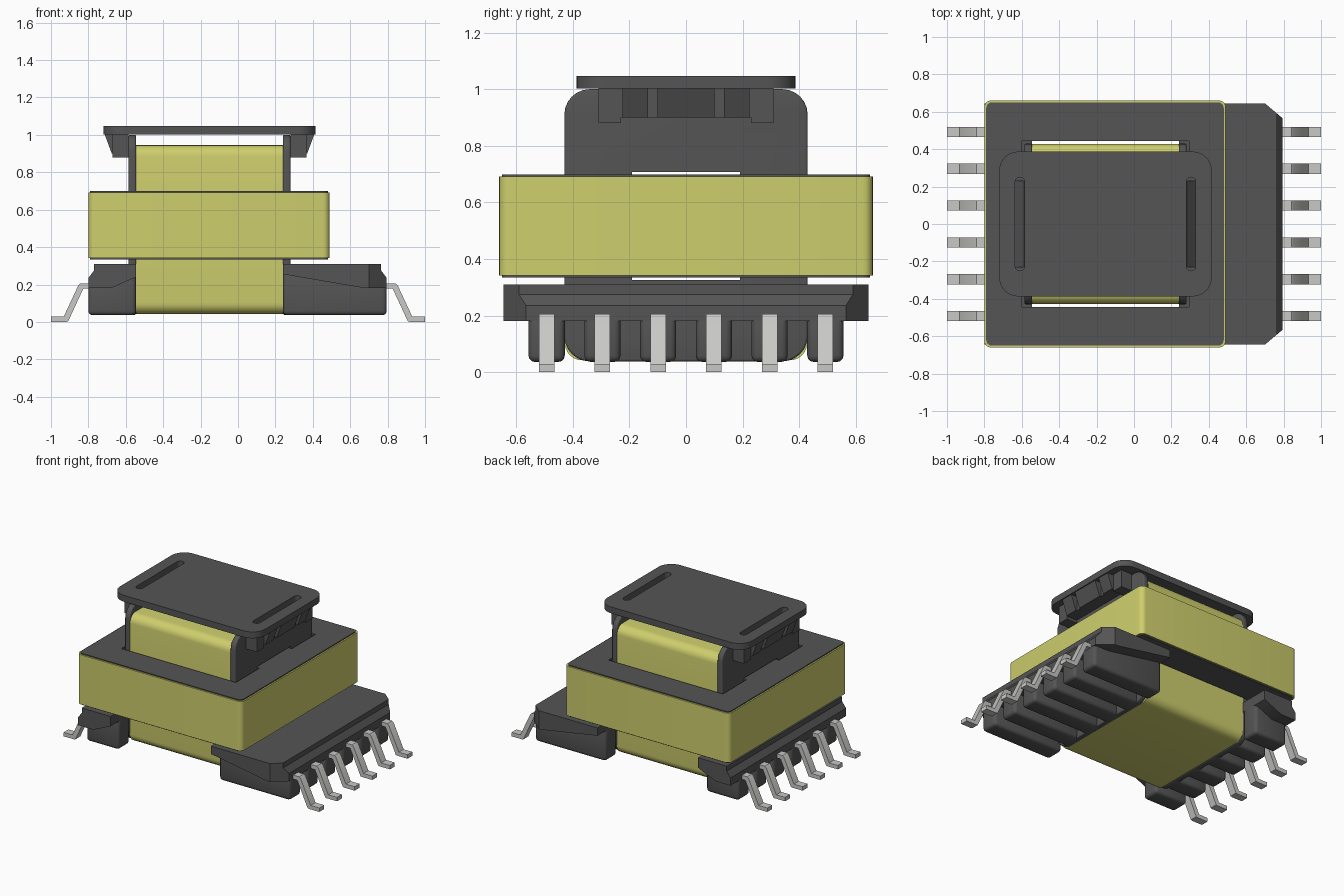
import bpy, bmesh, math
from mathutils import Vector

if "Cube" in bpy.data.objects:
    bpy.data.objects.remove(bpy.data.objects["Cube"])


def material(name, col, rough=0.6):
    m = bpy.data.materials.new(name)
    m.use_nodes = True
    m.diffuse_color = (*col, 1)
    b = m.node_tree.nodes["Principled BSDF"]
    b.inputs["Base Color"].default_value = (*col, 1)
    b.inputs["Roughness"].default_value = rough
    return m


DARK = material("dark grey plastic", (0.09, 0.09, 0.09))
YELLOW = material("yellow tape", (0.62, 0.62, 0.155))
METAL = material("tinned metal", (0.58, 0.58, 0.57))


def rect(a0, a1, b0, b1, r=0.0, n=6):
    """Rectangle outline with rounded corners."""
    if r == 0:
        return [(a0, b0), (a1, b0), (a1, b1), (a0, b1)]
    pts = []
    corners = [(a1 - r, b1 - r), (a0 + r, b1 - r), (a0 + r, b0 + r), (a1 - r, b0 + r)]
    for k, (ca, cb) in enumerate(corners):
        for i in range(n + 1):
            t = math.pi / 2 * (k + i / n)
            pts.append((ca + r * math.cos(t), cb + r * math.sin(t)))
    return pts


def smooth(ob):
    ob.data.shade_smooth()
    ob.data.set_sharp_from_angle(angle=math.radians(35))


def bake(ob):
    """Replace the mesh by its modified version."""
    dg = bpy.context.evaluated_depsgraph_get()
    me = bpy.data.meshes.new_from_object(ob.evaluated_get(dg))
    ob.modifiers.clear()
    ob.data = me
    smooth(ob)


def prism(name, pts, axis, lo, hi, mat, bevel=0.0, planes=()):
    """Extrude an outline along an axis; optionally trim by planes and bevel."""
    place = {"x": lambda a, b, c: (c, a, b),
             "y": lambda a, b, c: (a, c, b),
             "z": lambda a, b, c: (a, b, c)}[axis]
    bm = bmesh.new()
    f = bm.faces.new([bm.verts.new(place(a, b, lo)) for a, b in pts])
    ext = bmesh.ops.extrude_face_region(bm, geom=[f])
    moved = [v for v in ext["geom"] if isinstance(v, bmesh.types.BMVert)]
    bmesh.ops.translate(bm, verts=moved, vec=place(0, 0, hi - lo))
    for co, no in planes:
        bmesh.ops.bisect_plane(bm, geom=bm.verts[:] + bm.edges[:] + bm.faces[:],
                               plane_co=Vector(co), plane_no=Vector(no), clear_outer=True)
        bmesh.ops.holes_fill(bm, edges=[e for e in bm.edges if e.is_boundary])
    bmesh.ops.recalc_face_normals(bm, faces=bm.faces[:])
    me = bpy.data.meshes.new(name)
    bm.to_mesh(me)
    bm.free()
    me.materials.append(mat)
    ob = bpy.data.objects.new(name, me)
    bpy.context.collection.objects.link(ob)
    if bevel:
        m = ob.modifiers.new("bevel", "BEVEL")
        m.width, m.segments, m.limit_method = bevel, 3, "ANGLE"
        bake(ob)
    smooth(ob)
    return ob


def cut(ob, pts, axis, lo, hi):
    """Cut a prism-shaped opening through an object."""
    tool = prism("cutter", pts, axis, lo, hi, ob.data.materials[0])
    tool.hide_render = True
    m = ob.modifiers.new("cut", "BOOLEAN")
    m.operation, m.solver, m.object = "DIFFERENCE", "EXACT", tool
    bake(ob)
    bpy.data.objects.remove(tool)


# Winding and its two end flanges, hollow for the core's centre leg
XL, XR, T = -0.545, 0.24, 0.04
HOLE = rect(-0.19, 0.19, 0.325, 0.708)
winding = prism("winding", rect(-0.428, 0.428, 0.042, 0.945, 0.06), "x", XL, XR, YELLOW)
cut(winding, HOLE, "x", -1, 1)
for name, x0 in (("left_end_flange", XR), ("right_end_flange", XL - T)):
    flange = prism(name, rect(-0.43, 0.43, 0.038, 1.0, 0.09), "x", x0, x0 + T, DARK, 0.008)
    cut(flange, HOLE, "x", -1, 1)

# Core with two windows, wrapped by a band of tape
core = prism("core", rect(-0.79, 0.48, -0.65, 0.65, 0.03), "z", 0.335, 0.699, DARK)
for s in (-1, 1):
    y0, y1 = sorted((0.18 * s, 0.445 * s))
    cut(core, rect(-0.60, 0.295, y0, y1), "z", 0, 1)
tape = prism("core_tape", rect(-0.80, 0.49, -0.66, 0.66, 0.035), "z", 0.342, 0.692, YELLOW)
cut(tape, rect(-0.789, 0.479, -0.649, 0.649, 0.03), "z", 0, 1)

# Base decks: long one on the +x side with cut corners, short one on the -x side
chamfers = [((0.70, 0.645 * s, 0), (0.08, 0.095 * s, 0)) for s in (-1, 1)]
prism("left_deck", [(0.24, 0.31), (0.765, 0.31), (0.765, 0.275), (0.795, 0.235),
                    (0.795, 0.18), (0.68, 0.18), (0.24, 0.255)],
      "y", -0.645, 0.645, DARK, planes=chamfers)
prism("right_deck", [(-0.545, 0.31), (-0.77, 0.31), (-0.77, 0.275), (-0.80, 0.235),
                     (-0.80, 0.18), (-0.68, 0.18), (-0.545, 0.24)],
      "y", -0.645, 0.645, DARK)

# Pin blocks under the decks and the bent pins
PIN = [(0.76, 0.178), (0.827, 0.178), (0.908, 0.003), (0.92, 0.0), (1.0, 0.0),
       (1.0, 0.028), (0.932, 0.028), (0.853, 0.197), (0.842, 0.206), (0.76, 0.206)]
for i in range(6):
    y = -0.4925 + 0.197 * i
    w = 0.064
    for side, s, xi, xo in (("left", 1, 0.24, 0.795), ("right", -1, 0.545, 0.80)):
        prism(f"{side}_pin_block_{i + 1}",
              [(s * xi, 0.036), (s * xo, 0.036), (s * xo, 0.22), (s * xi, 0.27)],
              "y", y - w, y + w, DARK, 0.022)
        prism(f"{side}_pin_{i + 1}", [(s * a, b) for a, b in PIN],
              "y", y - 0.027, y + 0.027, METAL)

# Top cap with two slots
CX = -0.1525
cap = prism("cap", rect(-0.72, 0.415, -0.387, 0.387, 0.1, 8), "z", 1.002, 1.047, DARK)
for s in (-1, 1):
    c = CX + s * 0.4575
    cut(cap, rect(c - 0.025, c + 0.025, -0.25, 0.25, 0.024), "z", 0.9, 1.2)

# Clips under the cap: sloped tongue, outer ribs and end blocks
for side, s in (("left", 1), ("right", -1)):
    def at(pts):
        return [(CX + s * (a - CX), b) for a, b in pts]
    prism(f"{side}_clip_tongue", at([(0.28, 1.003), (0.283, 0.90), (0.36, 0.90),
                                     (0.36, 1.003), (0.335, 1.003), (0.33, 0.955),
                                     (0.284, 1.003)]), "y", -0.23, 0.23, DARK)
    for k, (y0, y1) in enumerate(((-0.225, -0.135), (-0.10, 0.10), (0.135, 0.225))):
        prism(f"{side}_clip_rib_{k + 1}", at([(0.35, 1.003), (0.35, 0.90), (0.37, 0.90),
                                              (0.408, 1.003)]), "y", y0, y1, DARK)
    for e, y0, y1 in (("front", -0.31, -0.23), ("back", 0.23, 0.31)):
        prism(f"{side}_clip_{e}_block", rect(*sorted(a for a, _ in at([(0.28, 0), (0.365, 0)])),
                                             0.88, 1.003), "y", y0, y1, DARK)
